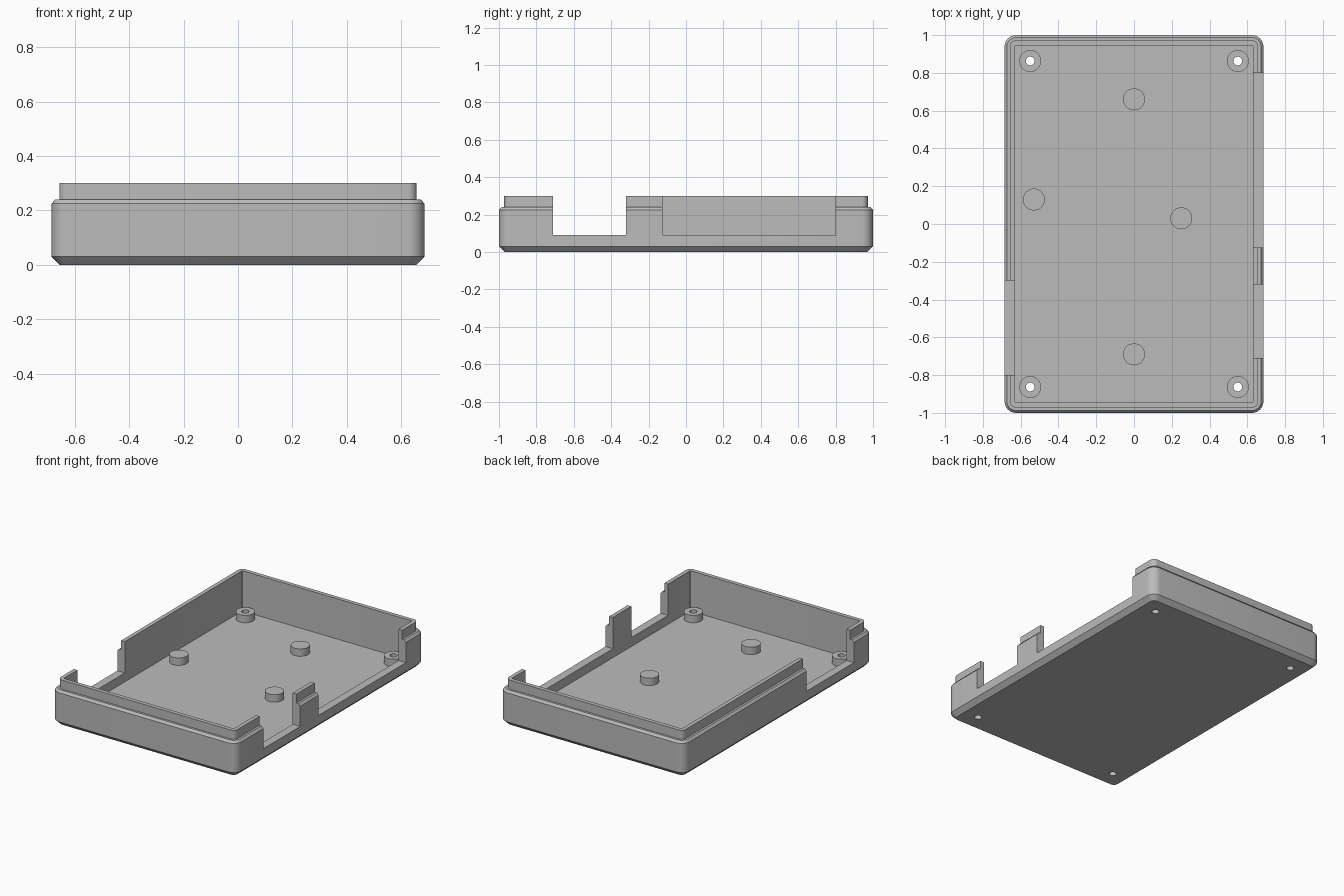
import bpy, bmesh, math
from mathutils import Vector

cube = bpy.data.objects.get("Cube")
if cube:
    bpy.data.objects.remove(cube)

HALF_X, HALF_Y = 0.685, 1.0
FLOOR, WALL, SILL = 0.03, 0.055, 0.09

grey = bpy.data.materials.new("plain grey")
grey.use_nodes = True
color = (0.5, 0.5, 0.5, 1)
grey.diffuse_color = color
grey.node_tree.nodes["Principled BSDF"].inputs["Base Color"].default_value = color


def finish(name, bm):
    """Turn a bmesh into a grey object."""
    bmesh.ops.recalc_face_normals(bm, faces=bm.faces)
    mesh = bpy.data.meshes.new(name)
    bm.to_mesh(mesh)
    bm.free()
    mesh.materials.append(grey)
    obj = bpy.data.objects.new(name, mesh)
    bpy.context.collection.objects.link(obj)
    return obj


def cylinder(name, x, y, z0, z1, radius):
    bm = bmesh.new()
    bmesh.ops.create_cone(bm, cap_ends=True, segments=40, radius1=radius,
                          radius2=radius, depth=z1 - z0)
    bmesh.ops.translate(bm, verts=bm.verts, vec=(x, y, (z0 + z1) / 2))
    return finish(name, bm)


def block(name, x0, x1, y0, y1, z0, z1):
    bm = bmesh.new()
    bmesh.ops.create_cube(bm, size=1)
    bmesh.ops.scale(bm, verts=bm.verts, vec=(x1 - x0, y1 - y0, z1 - z0))
    bmesh.ops.translate(bm, verts=bm.verts,
                        vec=((x0 + x1) / 2, (y0 + y1) / 2, (z0 + z1) / 2))
    return finish(name, bm)


def rounded_ring(bm, inset, z, radius, steps=8):
    """Rounded rectangle of vertices, inset from the outer wall."""
    ring = []
    for corner, (sx, sy) in enumerate([(1, 1), (-1, 1), (-1, -1), (1, -1)]):
        centre = Vector((sx * (HALF_X - inset - radius),
                         sy * (HALF_Y - inset - radius), z))
        for i in range(steps + 1):
            a = math.pi / 2 * (corner + i / steps)
            ring.append(bm.verts.new(centre + radius * Vector((math.cos(a), math.sin(a), 0))))
    return ring


def cut(obj, cutters):
    """Subtract the cutters and bake the result."""
    for cutter in cutters:
        cutter.hide_render = True
        mod = obj.modifiers.new("cut", 'BOOLEAN')
        mod.operation, mod.solver, mod.object = 'DIFFERENCE', 'EXACT', cutter
    bpy.context.view_layer.update()
    graph = bpy.context.evaluated_depsgraph_get()
    baked = bpy.data.meshes.new_from_object(obj.evaluated_get(graph))
    obj.modifiers.clear()
    obj.data = baked


# Tray shell: chamfered base, walls, stepped lip, inner cavity
bm = bmesh.new()
profile = [(0.03, 0, 0.03), (0, 0.03, 0.06), (0, 0.225, 0.06), (0.013, 0.24, 0.047),
           (0.028, 0.24, 0.032), (0.028, 0.30, 0.032), (WALL, 0.30, 0.005),
           (WALL, FLOOR, 0.005)]
rings = [rounded_ring(bm, *p) for p in profile]
for low, high in zip(rings, rings[1:]):
    for i in range(len(low)):
        j = (i + 1) % len(low)
        bm.faces.new((low[i], low[j], high[j], high[i]))
bm.faces.new(rings[0])
bm.faces.new(rings[-1])
tray = finish("tray_shell", bm)

# Openings in the side walls
openings = [(1, -0.71, -0.32), (1, -0.125, 0.80), (-1, -0.80, -0.30)]
notches = []
for side, y0, y1 in openings:
    x0, x1 = sorted((side * 0.6, side * 0.8))
    notches.append(block("wall_opening_cutter", x0, x1, y0, y1, SILL, 0.5))

# Screw holes in the four corners
corners = [(sx * 0.55, sy * 0.863) for sx in (-1, 1) for sy in (-1, 1)]
holes = [cylinder("screw_hole_cutter", x, y, -0.1, 0.2, 0.023) for x, y in corners]
cut(tray, notches + holes)
parts = [tray]

# Screw bosses and solid support pads on the floor
for (x, y), hole in zip(corners, holes):
    boss = cylinder("screw_boss", x, y, FLOOR, 0.08, 0.058)
    cut(boss, [hole])
    parts.append(boss)
for x, y in [(0, 0.66), (0, -0.69), (-0.53, 0.13), (0.25, 0.03)]:
    parts.append(cylinder("support_pad", x, y, FLOOR, 0.08, 0.058))

for cutter in notches + holes:
    bpy.data.objects.remove(cutter)

# Smooth rounded corners, keep hard edges
bpy.ops.object.select_all(action='DESELECT')
for part in parts:
    part.select_set(True)
bpy.context.view_layer.objects.active = tray
bpy.ops.object.shade_smooth_by_angle(angle=math.radians(30))
